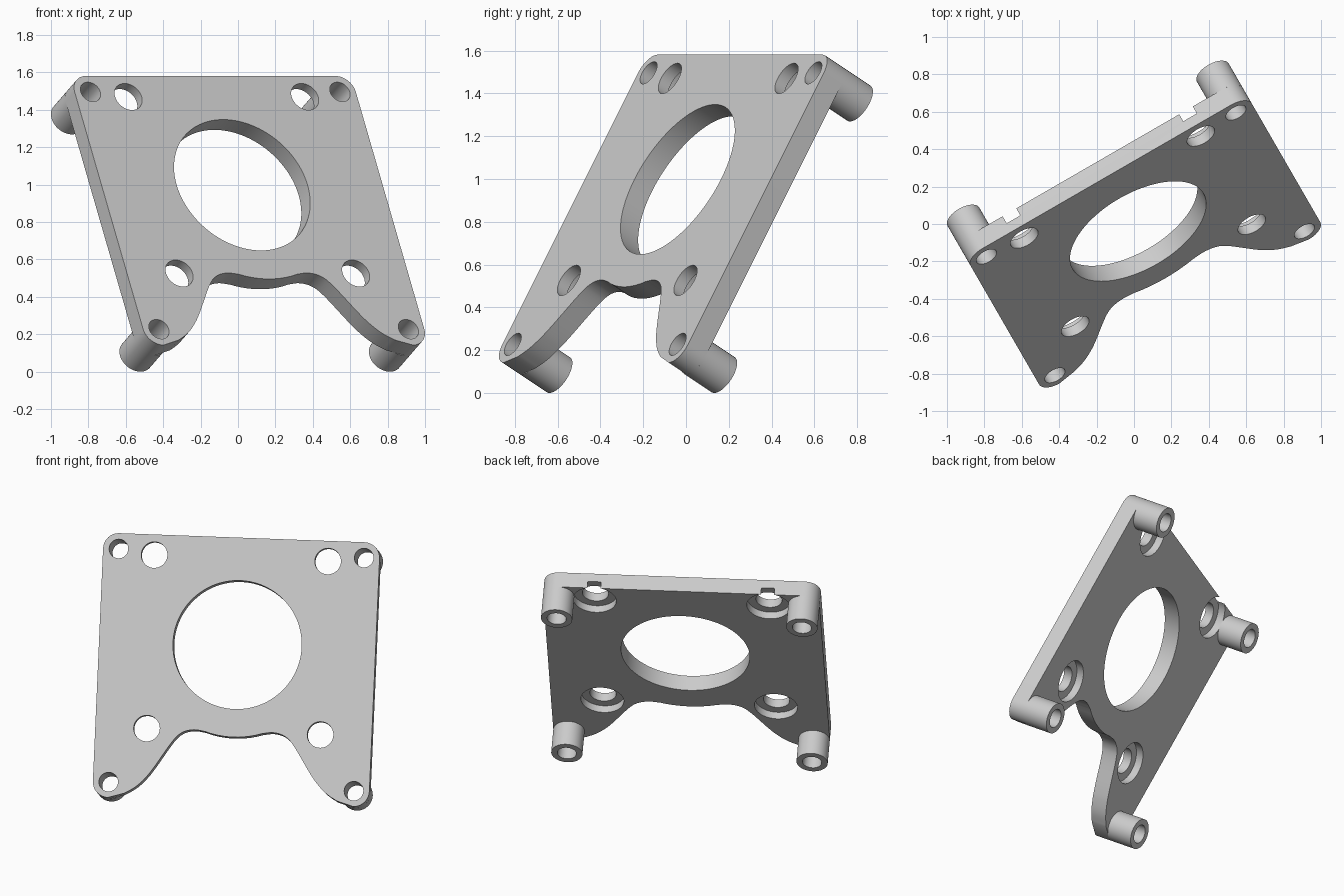
import bpy, bmesh
from math import sin, cos, pi, radians
from mathutils import Vector, Matrix

if "Cube" in bpy.data.objects:
    bpy.data.objects.remove(bpy.data.objects["Cube"])

# Plate frame: u across, v up the plate, n out of the front face
U = Vector((cos(radians(30)), 0.5, 0))
V = Vector((-0.25, 0.433, 0.866)).normalized()
N = U.cross(V)
FRAME = Matrix((U, V, N)).transposed().to_4x4()
FRAME.translation = (0.022, -0.039, 0.998)

THICK, POST_END = 0.11, 0.285
CORNER = 0.098
POST_U, POST_TOP, POST_BOTTOM = 0.77, 0.575, -0.89
BOLT = 0.545

grey = bpy.data.materials.new("plain grey")
grey.use_nodes = True
colour = (0.6, 0.6, 0.6, 1)
grey.diffuse_color = colour
grey.node_tree.nodes["Principled BSDF"].inputs["Base Color"].default_value = colour


def make_object(name, bm):
    bmesh.ops.recalc_face_normals(bm, faces=bm.faces)
    mesh = bpy.data.meshes.new(name)
    bm.to_mesh(mesh)
    bm.free()
    mesh.materials.append(grey)
    ob = bpy.data.objects.new(name, mesh)
    bpy.context.collection.objects.link(ob)
    return ob


def prism(name, outline, low, high):
    bm = bmesh.new()
    face = bm.faces.new([bm.verts.new((x, y, low)) for x, y in outline])
    new = bmesh.ops.extrude_face_region(bm, geom=[face], use_keep_orig=True)
    verts = [g for g in new["geom"] if isinstance(g, bmesh.types.BMVert)]
    bmesh.ops.translate(bm, verts=verts, vec=(0, 0, high - low))
    return make_object(name, bm)


def arc(cx, cy, r, start, end, steps):
    angles = [radians(start + (end - start) * i / steps) for i in range(steps + 1)]
    return [(cx + r * cos(a), cy + r * sin(a)) for a in angles]


def disc(cx, cy, r, steps=48):
    return arc(cx, cy, r, 0, 360, steps)[:-1]


def smooth_path(points, steps=6):
    # Catmull-Rom curve through the points
    p = [Vector(q) for q in points]
    p = [2 * p[0] - p[1]] + p + [2 * p[-1] - p[-2]]
    out = []
    for a, b, c, d in zip(p, p[1:], p[2:], p[3:]):
        for i in range(steps):
            t = i / steps
            q = b + (c - a) * t / 2 + (2 * a - 5 * b + 4 * c - d) * t * t / 2
            q += (3 * b - a - 3 * c + d) * t ** 3 / 2
            out.append(tuple(q))
    return out


def cut(ob, cutter):
    mod = ob.modifiers.new("cut", "BOOLEAN")
    mod.operation, mod.solver, mod.object = "DIFFERENCE", "EXACT", cutter
    bpy.context.view_layer.objects.active = ob
    bpy.ops.object.modifier_apply(modifier=mod.name)
    bpy.data.objects.remove(cutter)


def finish(ob):
    ob.data.transform(FRAME)
    bpy.ops.object.select_all(action="DESELECT")
    ob.select_set(True)
    bpy.context.view_layer.objects.active = ob
    bpy.ops.object.shade_smooth_by_angle(angle=radians(30))


# Plate outline: central arc, concave fillet and foot lobe, then corners
half = arc(0, 0, 0.58, -90, -76, 4)
half += smooth_path([(0.18, -0.551), (0.25, -0.543), (0.32, -0.562), (0.38, -0.62),
                     (0.487, -0.785), (0.54, -0.856), (0.6, -0.915), (0.68, -0.965)])
half += arc(POST_U, POST_BOTTOM, CORNER, -90, 0, 10)
half += arc(POST_U, POST_TOP, CORNER, 0, 90, 10)
outline = half + [(-x, y) for x, y in reversed(half[1:])]
plate = prism("mounting_plate", outline, -THICK, 0)

# Centre bore, bolt holes with rear counterbores, and post holes
cut(plate, prism("bore_cutter", disc(0, 0, 0.404, 96), -0.3, 0.1))
posts = [(s * POST_U, v) for s in (-1, 1) for v in (POST_TOP, POST_BOTTOM)]
for su in (-1, 1):
    for sv in (-1, 1):
        x, y = su * BOLT, sv * BOLT
        cut(plate, prism("bolt_cutter", disc(x, y, 0.082), -0.3, 0.1))
        cut(plate, prism("counterbore_cutter", disc(x, y, 0.135), -0.3, 0.05 - THICK))
for x, y in posts:
    cut(plate, prism("post_hole_cutter", disc(x, y, 0.06), -0.4, 0.1))
finish(plate)

# Hollow standoff posts behind the four corners
names = ["right_top_post", "right_bottom_post", "left_top_post", "left_bottom_post"]
for name, (x, y) in zip(names, posts):
    post = prism(name, disc(x, y, CORNER), -POST_END, -THICK)
    cut(post, prism("post_hole_cutter", disc(x, y, 0.06), -0.4, 0.1))
    finish(post)
